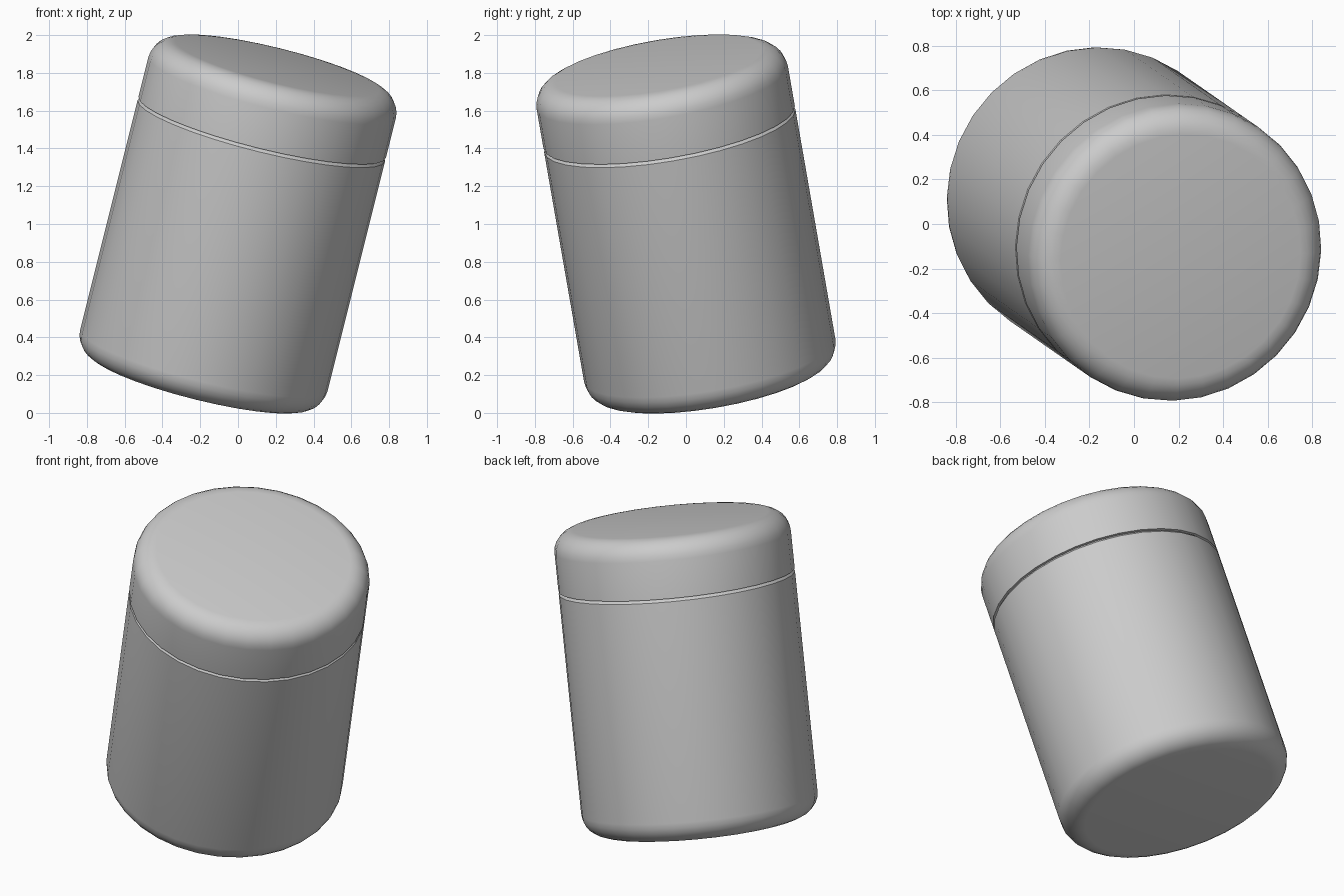
import bpy, bmesh, math
from mathutils import Vector

if "Cube" in bpy.data.objects:
    bpy.data.objects.remove(bpy.data.objects["Cube"])

SIDES = 32
R, HALF, ROUND, SEAM = 0.675, 0.875, 0.12, 0.535
AXIS = Vector((0.25, -0.174, 1)).normalized()
TILT = Vector((0, 0, 1)).rotation_difference(AXIS)


def corner(sign):
    """Rounded edge profile from the flat end to the side wall."""
    return [(R - ROUND + ROUND * math.sin(a), sign * (HALF - ROUND + ROUND * math.cos(a)))
            for a in (math.pi / 2 * i / 6 for i in range(7))]


def lathe(name, profile):
    """Closed solid of revolution about the tilted axis, capped at both ends."""
    bm = bmesh.new()
    rings = [[bm.verts.new((r * math.cos(2 * math.pi * i / SIDES),
                            r * math.sin(2 * math.pi * i / SIDES), z))
              for i in range(SIDES)] for r, z in profile]
    for a, b in zip(rings, rings[1:]):
        for i in range(SIDES):
            j = (i + 1) % SIDES
            bm.faces.new((a[i], a[j], b[j], b[i]))
    bm.faces.new(rings[0][::-1])
    bm.faces.new(rings[-1])
    bmesh.ops.recalc_face_normals(bm, faces=bm.faces)
    mesh = bpy.data.meshes.new(name)
    bm.to_mesh(mesh)
    bm.free()
    ob = bpy.data.objects.new(name, mesh)
    bpy.context.collection.objects.link(ob)
    ob.rotation_mode = 'QUATERNION'
    ob.rotation_quaternion = TILT
    ob.location = (0, 0, 1)
    bpy.ops.object.select_all(action='DESELECT')
    ob.select_set(True)
    bpy.context.view_layer.objects.active = ob
    bpy.ops.object.shade_smooth_by_angle(angle=math.radians(30))
    return ob


# Jar body: rounded base, small chamfer under the lid
lathe("jar_body", corner(-1) + [(R, SEAM - 0.018), (R - 0.012, SEAM - 0.004), (R - 0.02, SEAM)])

# Lid: sharp lower rim, rounded top edge
lathe("jar_lid", [(R, SEAM)] + corner(1)[::-1])
